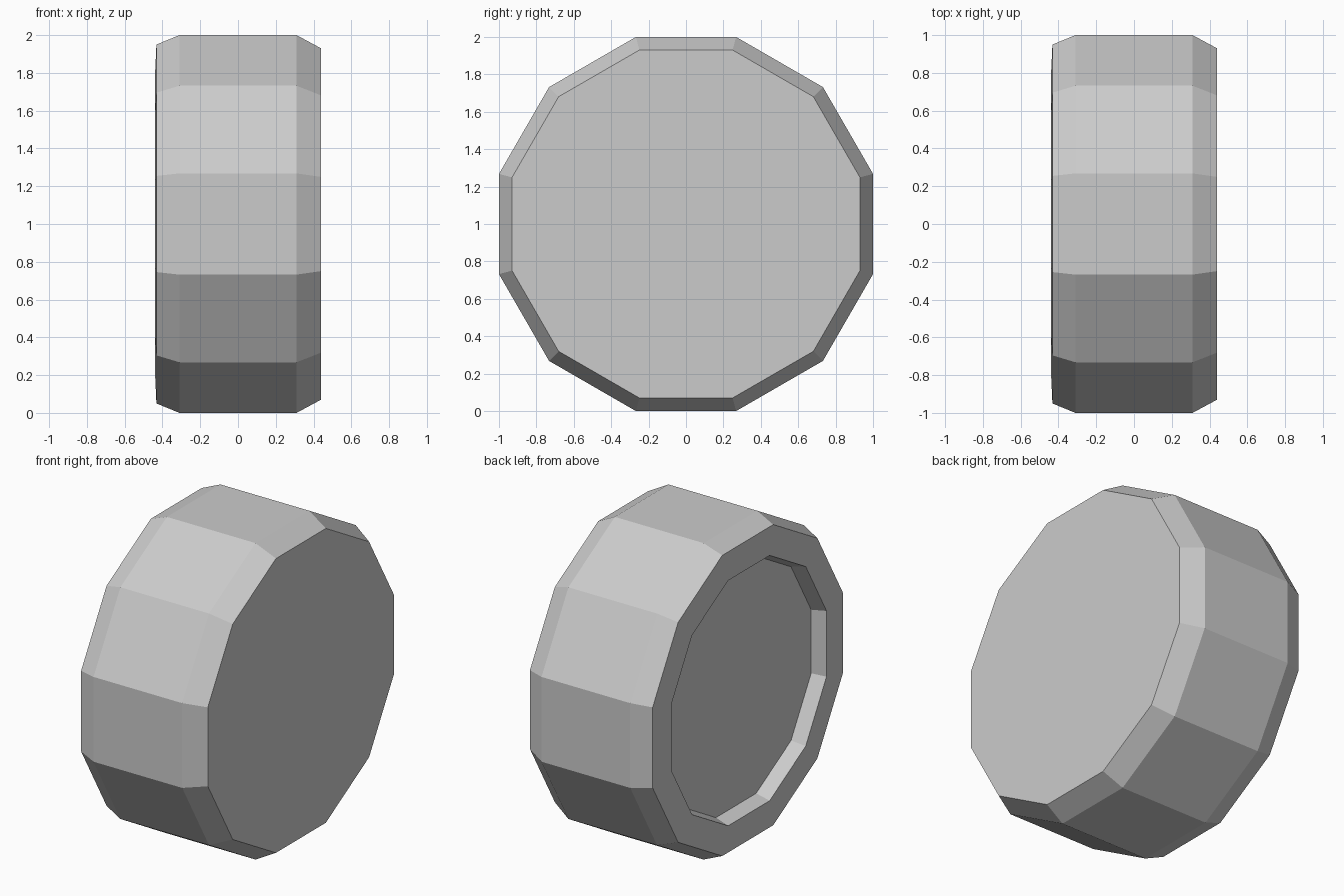
import bpy, bmesh, math

if "Cube" in bpy.data.objects:
    bpy.data.objects.remove(bpy.data.objects["Cube"])

SIDES = 12
# Profile as (x, flat-side radius), from the recessed floor out to the plain face
PROFILE = [(-0.35, 0.75), (-0.44, 0.775), (-0.432, 0.95), (-0.31, 1.0),
           (0.31, 1.0), (0.44, 0.93)]


def ring(bm, x, apothem):
    r = apothem / math.cos(math.pi / SIDES)
    angles = [(i + 0.5) * math.tau / SIDES for i in range(SIDES)]
    return [bm.verts.new((x, r * math.cos(a), 1 + r * math.sin(a))) for a in angles]


# Twelve-sided wheel, axle along x
bm = bmesh.new()
rings = [ring(bm, x, a) for x, a in PROFILE]
for lower, upper in zip(rings, rings[1:]):
    for i in range(SIDES):
        j = (i + 1) % SIDES
        bm.faces.new((lower[i], lower[j], upper[j], upper[i]))

# Recess floor and plain outer face
bm.faces.new(rings[0][::-1])
bm.faces.new(rings[-1])
bmesh.ops.recalc_face_normals(bm, faces=bm.faces)

mesh = bpy.data.meshes.new("wheel")
bm.to_mesh(mesh)
bm.free()
bpy.context.collection.objects.link(bpy.data.objects.new("wheel", mesh))
